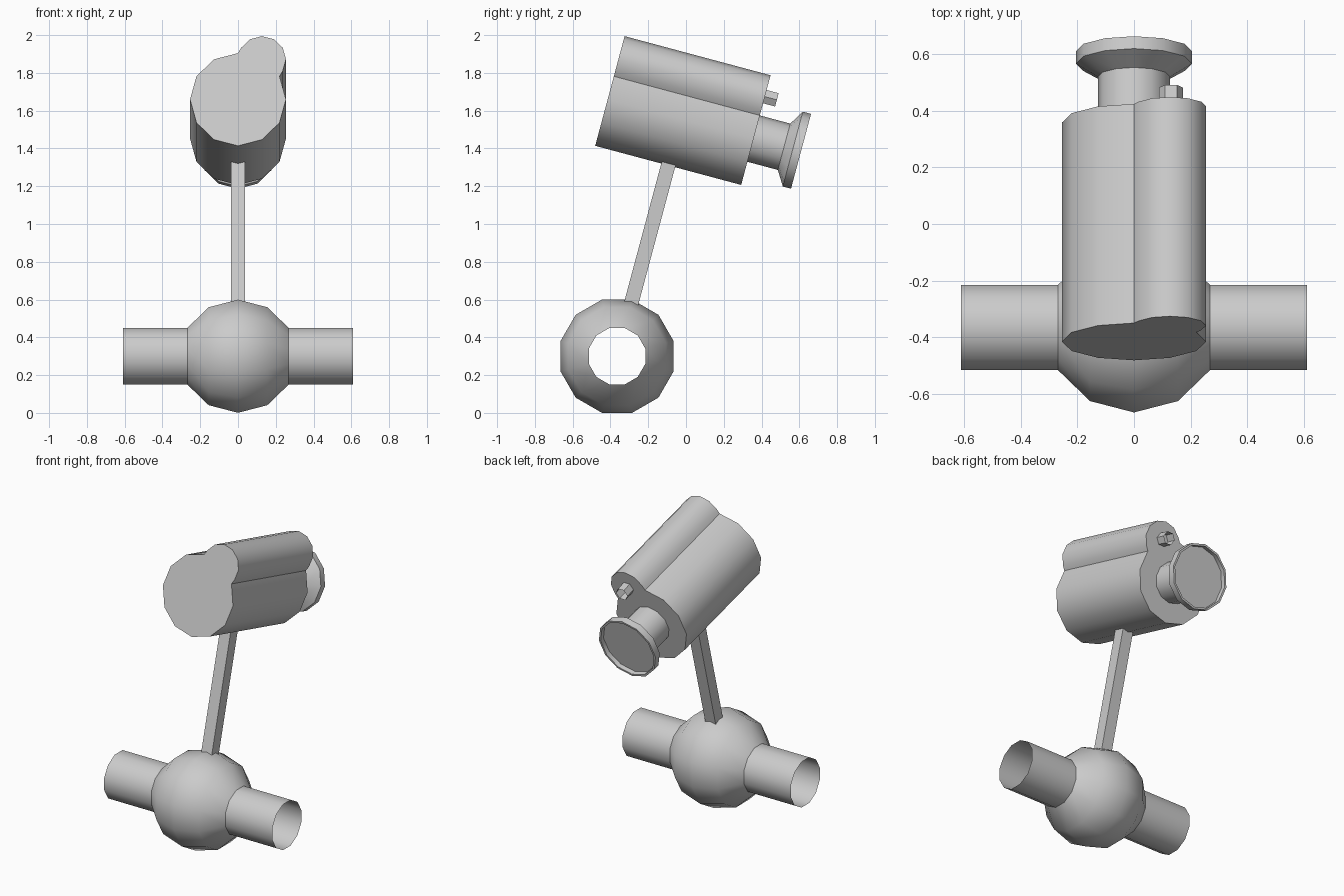
import bpy, bmesh
from math import sin, cos, radians, pi
from mathutils import Matrix, Vector

if "Cube" in bpy.data.objects:
    bpy.data.objects.remove(bpy.data.objects["Cube"])

# Whole model leans 15 degrees about x; parts are built upright around the ball centre
LEAN = Matrix.Translation((0, -0.365, 0.30)) @ Matrix.Rotation(radians(-15), 4, 'X')


def finish(name, bm, recalc=True):
    bmesh.ops.remove_doubles(bm, verts=bm.verts, dist=1e-5)
    if recalc:
        bmesh.ops.recalc_face_normals(bm, faces=bm.faces)
    bmesh.ops.transform(bm, matrix=LEAN, verts=bm.verts)
    me = bpy.data.meshes.new(name)
    bm.to_mesh(me)
    bm.free()
    ob = bpy.data.objects.new(name, me)
    bpy.context.collection.objects.link(ob)
    bpy.ops.object.select_all(action='DESELECT')
    ob.select_set(True)
    bpy.context.view_layer.objects.active = ob
    bpy.ops.object.shade_smooth_by_angle(angle=radians(35))
    return ob


def lathe(name, profile, axis, centre=(0, 0, 0), sides=12, recalc=True):
    """Turn (radius, position) pairs around the x or y axis."""
    bm = bmesh.new()
    rings = []
    for r, p in profile:
        ring = []
        for i in range(sides):
            a = 2 * pi * i / sides
            c, s = r * cos(a), r * sin(a)
            co = (p, c, s) if axis == 'X' else (c, p, s)
            ring.append(bm.verts.new(Vector(co) + Vector(centre)))
        rings.append(ring)
    for a, b in zip(rings, rings[1:]):
        for i in range(sides):
            j = (i + 1) % sides
            bm.faces.new((a[i], a[j], b[j], b[i]))
    # collapse rings of zero radius into poles
    bmesh.ops.remove_doubles(bm, verts=bm.verts, dist=1e-5)
    return finish(name, bm, recalc)


# Hollow ball joint with an open pipe on either side
R = 0.31
arc = [(R * cos(radians(t)), R * sin(radians(t))) for t in (-60, -30, 0, 30, 60)]
lathe("ball_with_pipes", [(R / 2, -0.61)] + arc + [(R / 2, 0.61)], 'X')

# Square post
bm = bmesh.new()
bmesh.ops.create_cube(bm, size=1, matrix=Matrix.Translation((0, 0, 0.67))
                      @ Matrix.Diagonal((0.076, 0.076, 0.78, 1)))
finish("post", bm)

# Body: large and small 12-sided outlines joined, then extruded front to back
def arc_points(cx, cz, r, start, end, step):
    return [(cx + r * cos(radians(t)), cz + r * sin(radians(t)))
            for t in range(start, end, step)]

outline = arc_points(0, 1.30, 0.254, 90, 391, 30)
outline += arc_points(0.127, 1.52, 0.127, -30, 151, 30)
bm = bmesh.new()
face = bm.faces.new([bm.verts.new((x, -0.4, z)) for x, z in outline])
ext = bmesh.ops.extrude_face_region(bm, geom=[face], use_keep_orig=True)
moved = [g for g in ext["geom"] if isinstance(g, bmesh.types.BMVert)]
bmesh.ops.translate(bm, vec=(0, 0.8, 0), verts=moved)
finish("body", bm)

# Rear eyepiece: tube flaring to a shallow dished rim
lathe("eyepiece", [(0.127, 0.395), (0.127, 0.567), (0.205, 0.615), (0.205, 0.66),
                   (0.192, 0.66), (0.192, 0.63), (0, 0.63)], 'Y', (0, 0, 1.30))

# Small open six-sided socket
lathe("rear_socket", [(0.042, 0.395), (0.042, 0.466)], 'Y', (0.13, 0, 1.53), sides=6)
